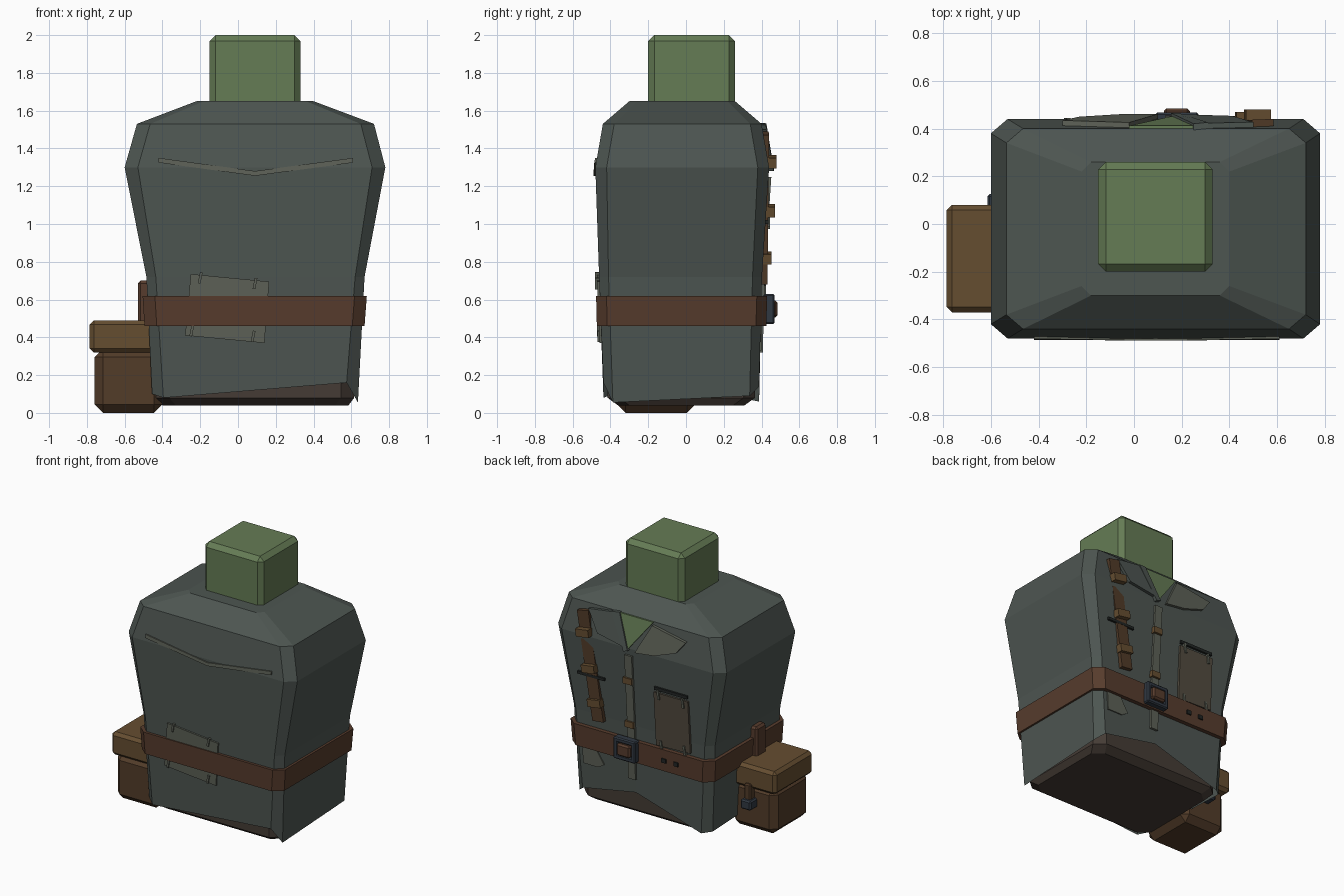
import bpy, bmesh, math
from mathutils import Matrix, Vector

if "Cube" in bpy.data.objects:
    bpy.data.objects.remove(bpy.data.objects["Cube"])


def mat(name, r, g, b):
    m = bpy.data.materials.new(name)
    m.diffuse_color = (r, g, b, 1)
    m.use_nodes = True
    m.node_tree.nodes["Principled BSDF"].inputs["Base Color"].default_value = m.diffuse_color
    return m


COAT = mat("coat_cloth", .075, .092, .083)
CLOTH = mat("light_cloth", .11, .12, .095)
SKIN = mat("green_skin", .13, .20, .09)
BELT = mat("belt_leather", .095, .045, .026)
DARK = mat("dark_leather", .085, .045, .022)
TAN = mat("tan_leather", .13, .075, .03)
PANTS = mat("trouser_cloth", .06, .045, .036)
PATCH = mat("brown_patch", .085, .07, .05)
METAL = mat("dark_metal", .03, .04, .055)
SLIT = mat("seam_dark", .015, .018, .017)


def finish(bm, name, m):
    bmesh.ops.recalc_face_normals(bm, faces=bm.faces)
    me = bpy.data.meshes.new(name)
    bm.to_mesh(me)
    bm.free()
    me.materials.append(m)
    ob = bpy.data.objects.new(name, me)
    bpy.context.collection.objects.link(ob)
    return ob


def box(name, m, x, y, z, bevel=0, rot=0):
    """Box from (min, max) spans, turned by rot about its own y axis."""
    bm = bmesh.new()
    bmesh.ops.create_cube(bm, size=1)
    bmesh.ops.scale(bm, vec=(x[1] - x[0], y[1] - y[0], z[1] - z[0]), verts=bm.verts)
    if bevel:
        bmesh.ops.bevel(bm, geom=bm.edges[:], offset=bevel, segments=1, affect='EDGES')
    mid = Vector(((x[0] + x[1]) / 2, (y[0] + y[1]) / 2, (z[0] + z[1]) / 2))
    bm.transform(Matrix.Translation(mid) @ Matrix.Rotation(rot, 4, 'Y'))
    return finish(bm, name, m)


def ring(x0, x1, y0, y1, z, cx=.07, cy=.06):
    """Chamfered rectangle with an extra point mid-back; z may be a list."""
    pts = [(x0 + cx, y0), (x1 - cx, y0), (x1, y0 + cy), (x1, y1 - cy), (x1 - cx, y1),
           (.14, y1), (x0 + cx, y1), (x0, y1 - cy), (x0, y0 + cy)]
    zs = z if isinstance(z, list) else [z] * len(pts)
    return [(px, py, pz) for (px, py), pz in zip(pts, zs)]


def loft(name, m, rings, bottom=True, top=True):
    bm = bmesh.new()
    loops = [[bm.verts.new(p) for p in r] for r in rings]
    n = len(loops[0])
    for a, b in zip(loops, loops[1:]):
        for i in range(n):
            bm.faces.new((a[i], a[(i + 1) % n], b[(i + 1) % n], b[i]))
    if bottom:
        bm.faces.new(loops[0])
    if top:
        bm.faces.new(loops[-1])
    return finish(bm, name, m)


BACK = [(.08, .385), (.72, .402), (1.30, .44), (1.53, .40), (1.65, .26)]
FRONT = [(.08, -.435), (.72, -.46), (1.30, -.48), (1.53, -.44), (1.65, -.30)]


def surf(table, z):
    """Depth of the coat's front or back at height z."""
    for (za, ya), (zb, yb) in zip(table, table[1:]):
        if z <= zb:
            return ya + (yb - ya) * (z - za) / (zb - za)
    return table[-1][1]


def plate(name, m, pts, table=BACK, lift=.015):
    """Flat patch outlined in (x, z), laid on the coat surface."""
    s = 1 if table is BACK else -1
    bm = bmesh.new()
    lo = [bm.verts.new((x, surf(table, z) - s * .02, z)) for x, z in pts]
    hi = [bm.verts.new((x, surf(table, z) + s * lift, z)) for x, z in pts]
    n = len(pts)
    bm.faces.new(lo)
    bm.faces.new(hi)
    for i in range(n):
        bm.faces.new((lo[i], lo[(i + 1) % n], hi[(i + 1) % n], hi[i]))
    return finish(bm, name, m)


def stud(name, m, x, z, w, h, lift, table=BACK, rot=0):
    """Small block sitting on the coat surface."""
    y = surf(table, z)
    s = 1 if table is BACK else -1
    ys = sorted((y - s * .01, y + s * lift))
    return box(name, m, (x - w / 2, x + w / 2), ys, (z - h / 2, z + h / 2), 0, rot)


# torso: coat with a crooked hem, trousers block showing beneath
hem = [.08, .16, .055, .09, .14, .22, .06, .07, .10]
loft("coat", COAT, [
    ring(-.455, .635, -.437, .387, hem, .06, .05),
    ring(-.485, .67, -.46, .402, .72, .05, .05),
    ring(-.60, .78, -.48, .44, 1.30),
    ring(-.535, .72, -.44, .40, 1.53),
    ring(-.22, .40, -.30, .26, 1.65, .04, .04)], bottom=False)
loft("trousers", PANTS, [
    ring(-.40, .585, -.36, .31, .04),
    ring(-.435, .615, -.415, .365, .08),
    ring(-.44, .62, -.42, .37, .35)])

# head
box("head", SKIN, (-.15, .33), (-.20, .26), (1.60, 2.0), .032)

# belt, buckle and holes
loft("belt", BELT, [ring(-.495, .67, -.472, .425, .46, .065, .055),
                    ring(-.505, .682, -.476, .43, .62, .065, .055)])
for k, (x, z) in enumerate([((.09, .27), (.595, .63)), ((.09, .27), (.47, .505)),
                            ((.09, .125), (.47, .63)), ((.235, .27), (.47, .63))]):
    box(f"buckle_bar_{k}", METAL, x, (.41, .468), z, .008)
box("buckle_tongue", BELT, (.125, .235), (.42, .485), (.505, .595), .012)
for k, x in enumerate((-.12, -.22)):
    box(f"belt_hole_{k}", SLIT, (x - .018, x + .018), (.42, .437), (.525, .555))

# collar: bare throat and folded lapels
plate("throat", SKIN, [(.25, 1.53), (-.02, 1.53), (.16, 1.30)], lift=.012)
plate("lapel_right", COAT, [(.50, 1.50), (.31, 1.525), (.19, 1.31), (.41, 1.35)], lift=.022)
plate("lapel_left", CLOTH, [(-.02, 1.51), (-.30, 1.46), (-.23, 1.37), (-.06, 1.31), (.10, 1.29)],
      lift=.022)
plate("collar_edge", COAT, [(.31, 1.53), (.25, 1.535), (.155, 1.29), (.19, 1.28)], lift=.026)

# button strip
plate("placket", CLOTH, [(.19, 1.25), (.13, 1.25), (.13, .72), (.13, .32), (.19, .32), (.19, .72)])
for k, z in enumerate((1.06, .73)):
    stud(f"button_tab_{k}", TAN, .165, z, .07, .045, .03)

# chest strap with clips, dark seam behind it
tilt = math.atan2(.12, .80)
plate("chest_strap", DARK, [(.585, 1.47), (.495, 1.49), (.375, .69), (.465, .68)], lift=.03)
for k, z in enumerate((1.33, 1.07, .82)):
    x = .42 + .12 * (z - .68) / .80
    stud(f"strap_clip_{k}", TAN, x, z, .105, .055, .045, rot=tilt)
stud("chest_seam", SLIT, .475, 1.01, .22, .02, .015)

# pocket patch on the chest
plate("chest_patch", PATCH, [(-.04, 1.03), (-.32, 1.03), (-.325, .64), (-.045, .63)])
stud("pocket_slit", SLIT, -.18, 1.06, .27, .022, .015)
for k, (x, z) in enumerate([(-.08, 1.02), (-.28, 1.01), (-.09, .64), (-.28, .65)]):
    stud(f"chest_stitch_{k}", CLOTH, x, z, .016, .07, .024, rot=.15)

# small torn patch below the belt
plate("hip_patch", CLOTH, [(.57, .47), (.46, .47), (.39, .36), (.44, .33), (.56, .33)], lift=.008)

# front side: shoulder fold and mended patch
plate("fold_a", CLOTH, [(-.42, 1.35), (.09, 1.28), (.09, 1.255), (-.42, 1.325)], FRONT, .01)
plate("fold_b", CLOTH, [(.61, 1.35), (.09, 1.28), (.09, 1.255), (.61, 1.325)], FRONT, .01)
plate("mended_patch", CLOTH, [(-.25, .735), (.165, .695), (.14, .37), (-.28, .41)], FRONT, .012)
for k, (x, z) in enumerate([(-.20, .715), (.09, .685), (-.245, .435), (.08, .405)]):
    stud(f"patch_stitch_{k}", CLOTH, x, z, .014, .06, .022, FRONT, .2)

# side pouch with lid, hanger loop and clasp
box("pouch", DARK, (-.76, -.40), (-.365, .05), (0, .34), .045)
box("pouch_lid", TAN, (-.785, -.44), (-.37, .08), (.32, .49), .022)
box("pouch_loop", BELT, (-.53, -.46), (-.185, -.07), (.42, .70), .015)
box("pouch_clasp_strap", DARK, (-.595, -.545), (.04, .10), (.20, .36), .008)
box("pouch_clasp", METAL, (-.615, -.53), (.04, .125), (.18, .25), .01)
